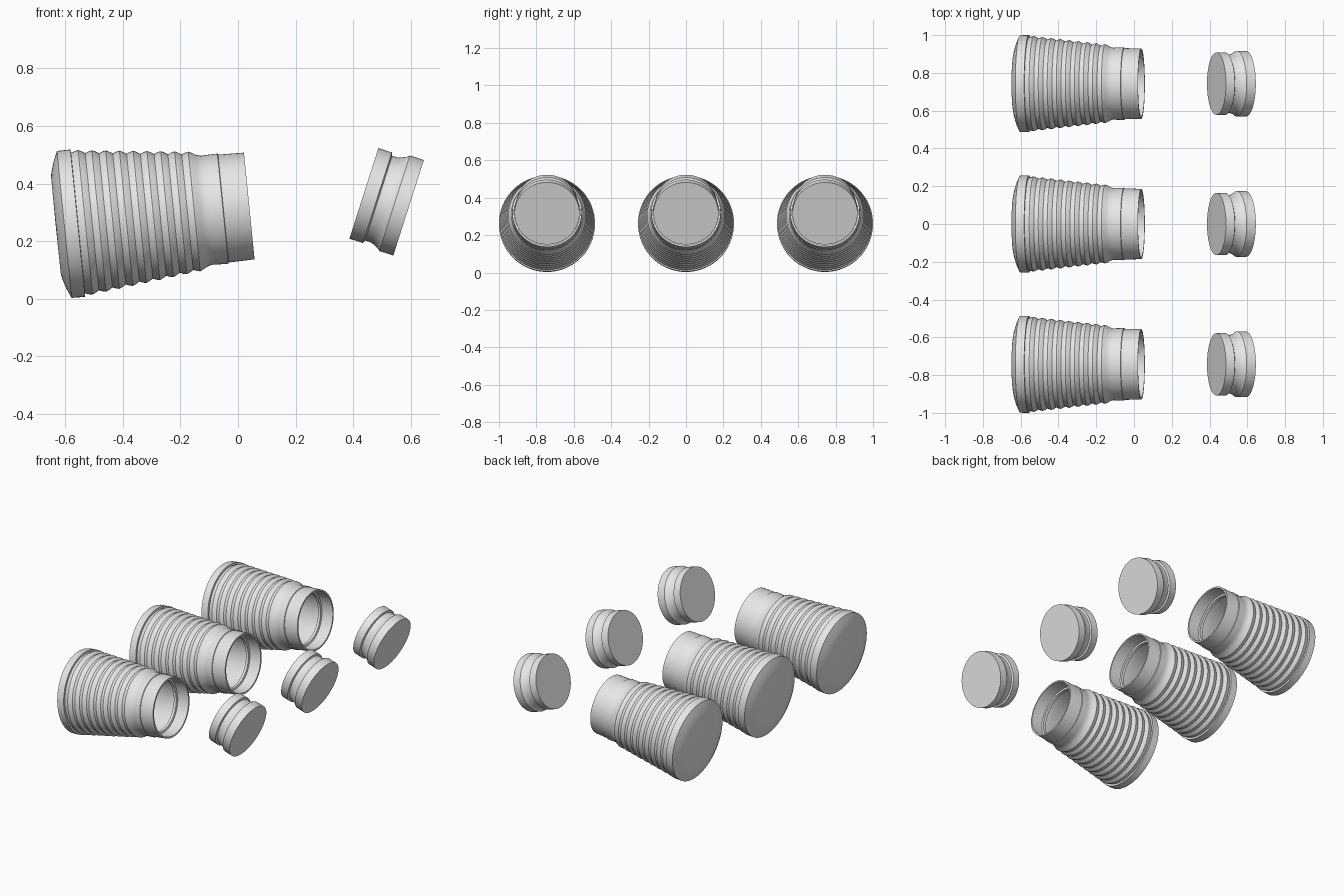
import bpy, bmesh, math
from mathutils import Vector

if "Cube" in bpy.data.objects:
    bpy.data.objects.remove(bpy.data.objects["Cube"])

grey = bpy.data.materials.new("light grey plastic")
grey.use_nodes = True
grey.diffuse_color = (0.8, 0.8, 0.8, 1)
grey.node_tree.nodes["Principled BSDF"].inputs["Base Color"].default_value = (0.8, 0.8, 0.8, 1)


def lathe(name, profile, origin, axis, sides=64):
    """Revolve (distance, radius) points round a tilted axis; radius 0 is a pole."""
    bm = bmesh.new()
    rings = []
    for dist, radius in profile:
        if radius == 0:
            rings.append([bm.verts.new((0, 0, dist))])
            continue
        rings.append([bm.verts.new((radius * math.cos(a), radius * math.sin(a), dist))
                      for a in (math.tau * i / sides for i in range(sides))])
    for a, b in zip(rings, rings[1:]):
        if len(a) == len(b) == 1:  # nothing to skin between two poles
            continue
        for i in range(sides):
            j = (i + 1) % sides
            corners = [a[i % len(a)], a[j % len(a)], b[j % len(b)], b[i % len(b)]]
            bm.faces.new(list(dict.fromkeys(corners)))
    bmesh.ops.remove_doubles(bm, verts=bm.verts, dist=0.0001)
    bmesh.ops.recalc_face_normals(bm, faces=bm.faces)
    mesh = bpy.data.meshes.new(name)
    bm.to_mesh(mesh)
    bm.free()
    mesh.materials.append(grey)
    obj = bpy.data.objects.new(name, mesh)
    bpy.context.collection.objects.link(obj)
    obj.location = origin
    obj.rotation_euler = Vector(axis).to_track_quat('Z', 'Y').to_euler()
    bpy.ops.object.select_all(action='DESELECT')
    obj.select_set(True)
    bpy.context.view_layer.objects.active = obj
    bpy.ops.object.shade_smooth_by_angle(angle=math.radians(32))


# Ribbed wall: rounded ridges that widen towards the base
ribs, start, pitch = 9, 0.168, 0.0475
wall = []
for k in range(ribs):
    for f, lift in ((0, 0), (0.3, 0.007), (0.5, 0.01), (0.7, 0.007)):
        s = start + (k + f) * pitch
        wall.append((s, 0.196 + (s - start) * 0.114 + lift))

# Cup: neck, collar, ribs, base flange, closed end; then the hollow inside
outside = [(0, 0.186), (0.09, 0.188), (0.092, 0.192), (0.135, 0.191), (0.15, 0.19)]
base = [(0.597, 0.245), (0.598, 0.257), (0.645, 0.256), (0.66, 0.222),
        (0.67, 0.19), (0.674, 0.172), (0.675, 0)]
inside = [(0.655, 0), (0.655, 0.17), (0.63, 0.23), (0.59, 0.23), (0.17, 0.182),
          (0.13, 0.176), (0.1, 0.176), (0.098, 0.164), (0.08, 0.164),
          (0.078, 0.176), (0, 0.176), (0, 0.186)]

# Lid: wide cap, waist groove and plug
lid = [(0, 0), (0, 0.174), (0.051, 0.174), (0.06, 0.166), (0.085, 0.155),
       (0.109, 0.154), (0.114, 0.165), (0.163, 0.165), (0.163, 0)]

for place, y in (("right", -0.743), ("middle", 0), ("left", 0.743)):
    lathe(place + "_cup", outside + wall + base + inside, (0.039, y, 0.322), (-0.995, 0, -0.0995))
    lathe(place + "_lid", lid, (0.592, y, 0.316), (-0.953, 0, 0.305))
